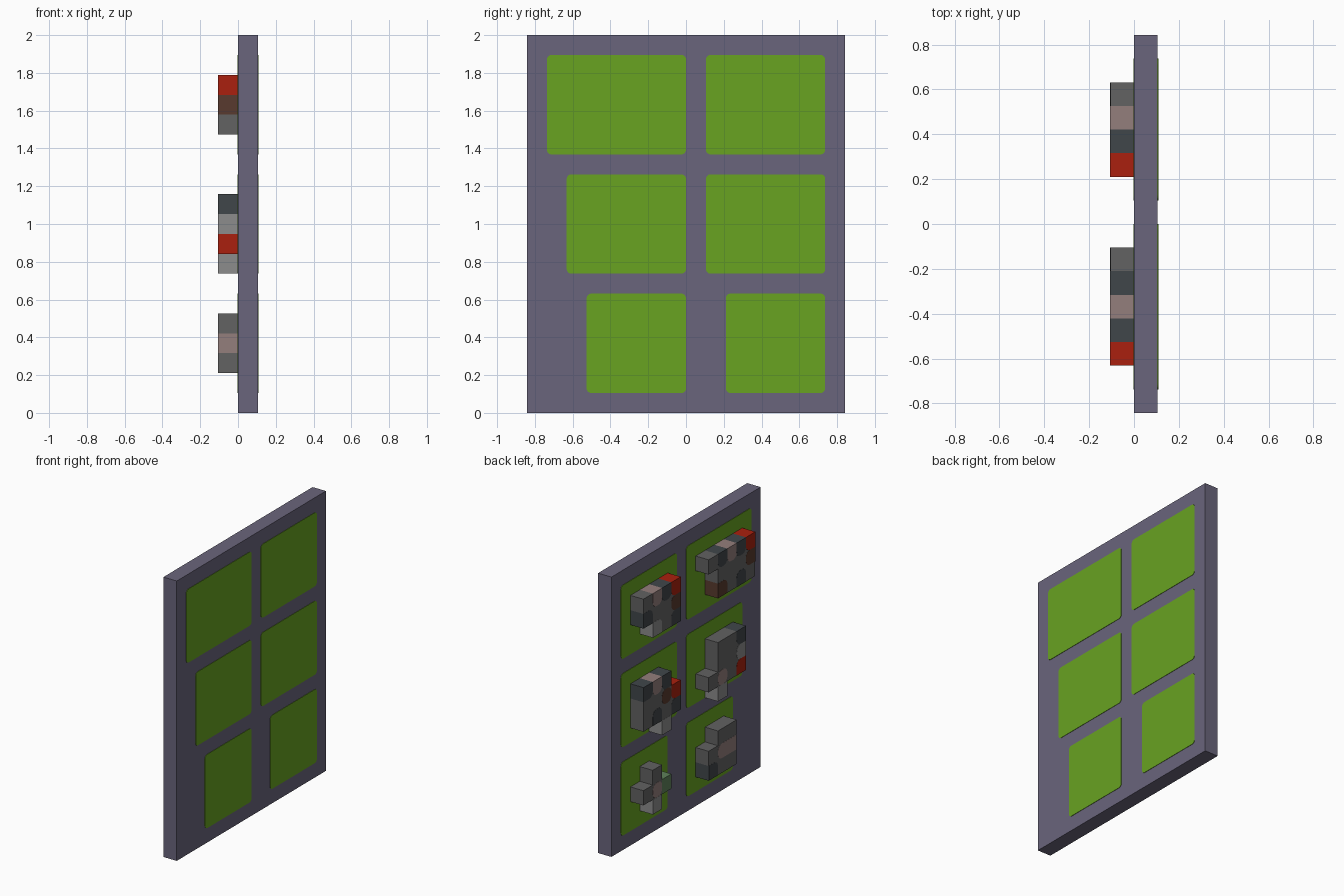
import bpy, bmesh, math

cube = bpy.data.objects.get("Cube")
if cube:
    bpy.data.objects.remove(cube)

U = 2 / 19      # grid unit
SKIN = 0.003    # thickness of painted plates


def material(name, rgb):
    lin = [((c / 255 + 0.055) / 1.055) ** 2.4 for c in rgb] + [1]
    m = bpy.data.materials.new(name)
    m.use_nodes = True
    m.diffuse_color = lin
    bsdf = next(n for n in m.node_tree.nodes if n.type == 'BSDF_PRINCIPLED')
    bsdf.inputs["Base Color"].default_value = lin
    return m


board_mat = material("dusky_violet", (106, 101, 124))
lawn_mat = material("grass_green", (104, 163, 33))
block_mats = {
    "g": material("mid_grey", (98, 98, 98)),
    "s": material("slate", (64, 70, 74)),
    "p": material("dusty_pink", (148, 126, 124)),
    "r": material("brick_red", (170, 32, 14)),
    "b": material("dark_brown", (88, 58, 46)),
    "l": material("light_grey", (140, 140, 140)),
    "e": material("sage_green", (95, 128, 90)),
}
KEYS = list(block_mats)


def finish(name, bm, mats):
    bmesh.ops.recalc_face_normals(bm, faces=bm.faces)
    me = bpy.data.meshes.new(name)
    bm.to_mesh(me)
    bm.free()
    for m in mats:
        me.materials.append(m)
    ob = bpy.data.objects.new(name, me)
    bpy.context.collection.objects.link(ob)
    return ob


def rounded(y0, y1, z0, z1, r, mask=(1, 1, 1, 1), steps=5):
    """Outline of a rectangle whose masked corners are rounded."""
    corners = [(y1, z1, -1, -1), (y0, z1, 1, -1), (y0, z0, 1, 1), (y1, z0, -1, 1)]
    pts = []
    for i, (y, z, sy, sz) in enumerate(corners):
        if not mask[i]:
            pts.append((y, z))
            continue
        for k in range(steps + 1):
            a = math.pi / 2 * (i + k / steps)
            pts.append((y + r * sy + r * math.cos(a), z + r * sz + r * math.sin(a)))
    return pts


def prism(bm, outline, x0, x1, index=0):
    """Extrude a y-z outline from x0 to x1."""
    face = bm.faces.new([bm.verts.new((x0, y, z)) for y, z in outline])
    face.material_index = index
    out = bmesh.ops.extrude_face_region(bm, geom=[face], use_keep_orig=True)["geom"]
    verts = [g for g in out if isinstance(g, bmesh.types.BMVert)]
    bmesh.ops.translate(bm, verts=verts, vec=(x1 - x0, 0, 0))
    for v in verts:
        for f in v.link_faces:
            f.material_index = index


# Upright board
bm = bmesh.new()
prism(bm, rounded(-8 * U, 8 * U, 0, 2, 0, (0, 0, 0, 0)), 0, U)
finish("board", bm, [board_mat])

# Lawns show on both faces of the board
lawns = {"top": (13, -7, 1), "middle": (7, -6, 1), "bottom": (1, -5, 2)}
for row, (z, front, back) in lawns.items():
    for side, y0, y1 in (("front", front, 0), ("back", back, 7)):
        bm = bmesh.new()
        prism(bm, rounded(y0 * U, y1 * U, z * U, (z + 5) * U, 0.025), -SKIN, U + SKIN)
        finish(f"{row}_{side}_lawn", bm, [lawn_mat])


def block(name, y_start, z_top, rows):
    """Cluster of cells; rows run downward, columns run toward -y."""
    cells = {(y_start - 1 - c, z_top - 1 - r): ch
             for r, row in enumerate(rows) for c, ch in enumerate(row) if ch != "."}
    bm = bmesh.new()
    for (y, z), ch in cells.items():
        index = KEYS.index(ch)
        y0, y1, z0, z1 = y * U, (y + 1) * U, z * U, (z + 1) * U
        # Walls only where there is no neighbour
        walls = [((y + 1, z), (y1, z0), (y1, z1)), ((y - 1, z), (y0, z0), (y0, z1)),
                 ((y, z + 1), (y0, z1), (y1, z1)), ((y, z - 1), (y0, z0), (y1, z0))]
        for key, a, b in walls:
            if key not in cells:
                quad = [(0, *a), (0, *b), (-U, *b), (-U, *a)]
                bm.faces.new([bm.verts.new(p) for p in quad]).material_index = index
        # Grey outer face
        bm.faces.new([bm.verts.new((-U, *p)) for p in
                      ((y0, z0), (y0, z1), (y1, z1), (y1, z0))])
    bmesh.ops.remove_doubles(bm, verts=bm.verts, dist=1e-5)
    finish(name, bm, block_mats.values())

    # Coloured patches, rounded at corners that meet other colours
    bm = bmesh.new()
    for (y, z), ch in cells.items():
        if ch == "g":
            continue

        def differs(dy, dz):
            return cells.get((y + dy, z + dz), ch) != ch

        mask = [differs(dy, 0) and differs(0, dz)
                for dy, dz in ((1, 1), (-1, 1), (-1, -1), (1, -1))]
        outline = rounded(y * U, (y + 1) * U, z * U, (z + 1) * U, 0.4 * U, mask)
        prism(bm, outline, -U, -U - SKIN / 3, KEYS.index(ch))
    finish(name + "_patches", bm, block_mats.values())


block("top_back_block", 6, 17, ["gpsr", "sggb", ".lgs"])
block("top_front_block", -1, 17, ["gspsr", ".gggb", ".bgsg"])
block("middle_back_block", 6, 11, ["sps.", "ggbr", "gsgs", "..l."])
block("middle_front_block", -1, 11, [".ggs", ".ggl", "gpgr", ".l.."])
block("bottom_back_block", 6, 5, [".g.", "gpe", ".l."])
block("bottom_front_block", -1, 5, [".gg", "gpp", "sgg"])
